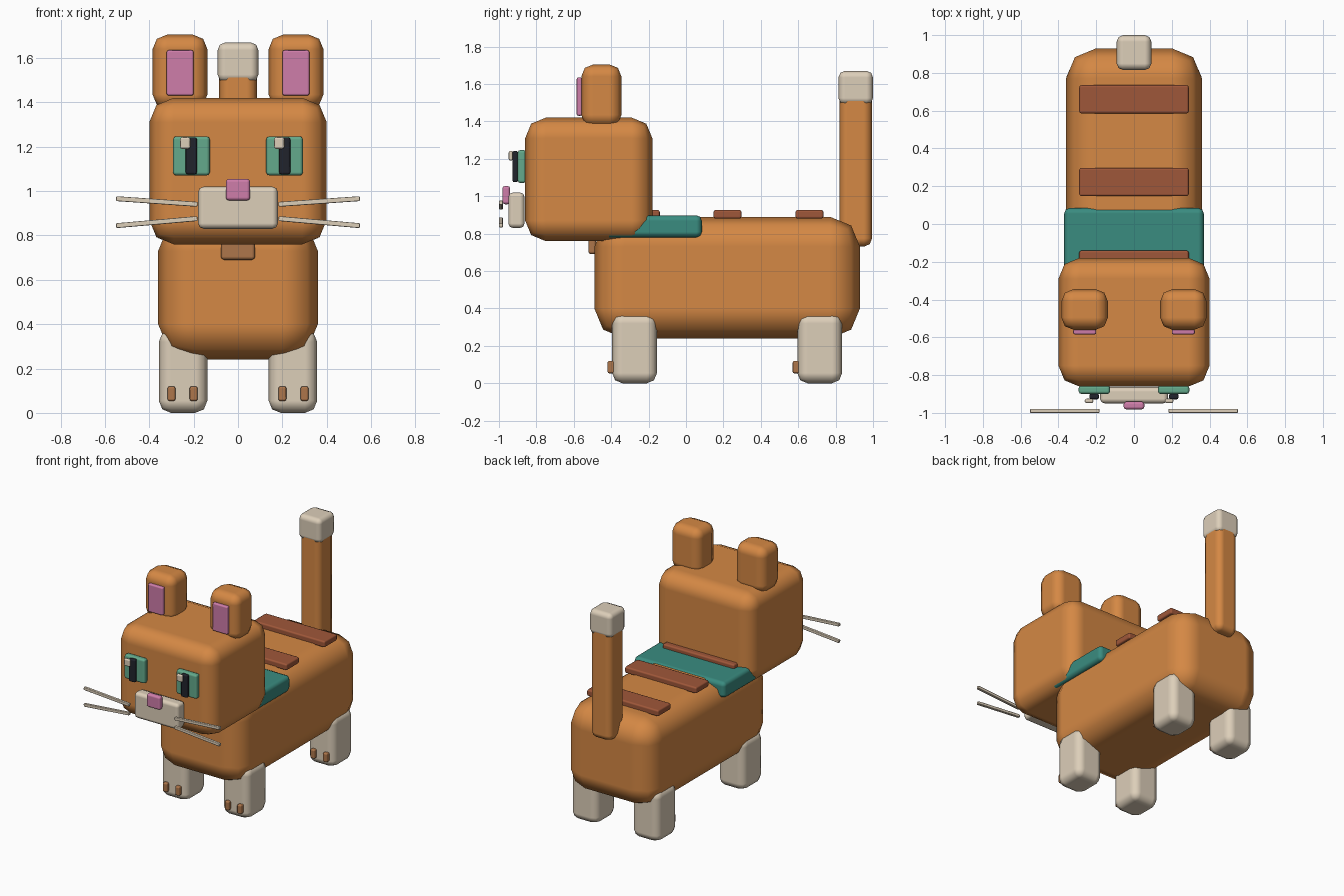
import bpy
import math

cube = bpy.data.objects.get("Cube")
if cube:
    bpy.data.objects.remove(cube, do_unlink=True)


def material(name, r, g, b):
    m = bpy.data.materials.new(name)
    m.use_nodes = True
    m.diffuse_color = (r, g, b, 1)
    bsdf = next(n for n in m.node_tree.nodes if n.type == 'BSDF_PRINCIPLED')
    bsdf.inputs["Base Color"].default_value = (r, g, b, 1)
    bsdf.inputs["Roughness"].default_value = 0.8
    return m


orange = material("orange fur", 0.66, 0.246, 0.058)
cream = material("cream fur", 0.72, 0.62, 0.485)
teal = material("teal collar", 0.042, 0.262, 0.216)
brown = material("brown stripe", 0.347, 0.095, 0.041)
pink = material("pink skin", 0.62, 0.205, 0.40)
green = material("green iris", 0.127, 0.40, 0.262)
black = material("black pupil", 0.015, 0.017, 0.025)
bronze = material("bronze", 0.42, 0.18, 0.069)


def block(name, mat, x, y, z, bevel, tilt=0):
    """Rounded box spanning the given (min, max) ranges."""
    spans = (x, y, z)
    bpy.ops.mesh.primitive_cube_add(size=1, location=[(a + b) / 2 for a, b in spans])
    ob = bpy.context.object
    ob.name = name
    ob.scale = [b - a for a, b in spans]
    bpy.ops.object.transform_apply(location=False, rotation=False, scale=True)
    ob.rotation_euler.y = math.radians(tilt)
    ob.data.materials.append(mat)
    bpy.ops.object.shade_smooth()
    mod = ob.modifiers.new("Rounding", 'BEVEL')
    mod.width = bevel
    mod.segments = 2
    mod.limit_method = 'NONE'
    mod.harden_normals = True
    return ob


def pair(name, mat, x, y, z, bevel, tilt=0):
    """The same block on the left (+x) and the right (-x)."""
    block("left_" + name, mat, x, y, z, bevel, tilt)
    block("right_" + name, mat, (-x[1], -x[0]), y, z, bevel, -tilt)


# Body, head and tail
block("body", orange, (-0.36, 0.36), (-0.49, 0.93), (0.24, 0.89), 0.16)
block("head", orange, (-0.4, 0.4), (-0.86, -0.18), (0.76, 1.42), 0.11)
block("tail", orange, (-0.085, 0.085), (0.82, 0.995), (0.73, 1.56), 0.045)
block("tail_tip", cream, (-0.092, 0.092), (0.815, 1.0), (1.49, 1.67), 0.035)

# Ears
pair("ear", orange, (0.138, 0.385), (-0.56, -0.345), (1.37, 1.705), 0.065)
pair("inner_ear", pink, (0.2, 0.322), (-0.585, -0.555), (1.43, 1.635), 0.01)

# Legs with two claws each
for end, y in (("front", -0.395), ("rear", 0.595)):
    pair(end + "_leg", cream, (0.138, 0.357), (y, y + 0.24), (0, 0.375), 0.055)
    for place, cx in (("inner", 0.2), ("outer", 0.3)):
        pair(f"{end}_{place}_claw", bronze, (cx - 0.018, cx + 0.018),
             (y - 0.025, y + 0.015), (0.053, 0.12), 0.01)

# Back stripes, collar and tag
for i, y in enumerate((-0.29, 0.147, 0.585)):
    block(f"back_stripe_{i + 1}", brown, (-0.29, 0.29), (y, y + 0.15), (0.88, 0.927), 0.012)
block("collar", teal, (-0.37, 0.37), (-0.44, 0.085), (0.78, 0.898), 0.03)
block("collar_tag", bronze, (-0.077, 0.077), (-0.522, -0.48), (0.69, 0.81), 0.015)

# Eyes, with both highlights on the same side
pair("iris", green, (0.127, 0.293), (-0.9, -0.855), (1.07, 1.247), 0.015)
pair("pupil", black, (0.185, 0.236), (-0.928, -0.898), (1.075, 1.242), 0.01)
for side, cx in (("left", 0.186), ("right", -0.238)):
    block(side + "_eye_highlight", cream, (cx - 0.023, cx + 0.023),
          (-0.948, -0.925), (1.19, 1.243), 0.01)

# Muzzle, nose and whiskers
block("muzzle", cream, (-0.18, 0.18), (-0.95, -0.863), (0.83, 1.02), 0.025)
block("nose", pink, (-0.055, 0.055), (-0.982, -0.94), (0.957, 1.055), 0.015)
for level, z, tilt in (("upper", 0.953, -4), ("lower", 0.86, 5)):
    pair(level + "_whisker", cream, (0.182, 0.55), (-1.0, -0.979),
         (z - 0.011, z + 0.011), 0.005, tilt)
